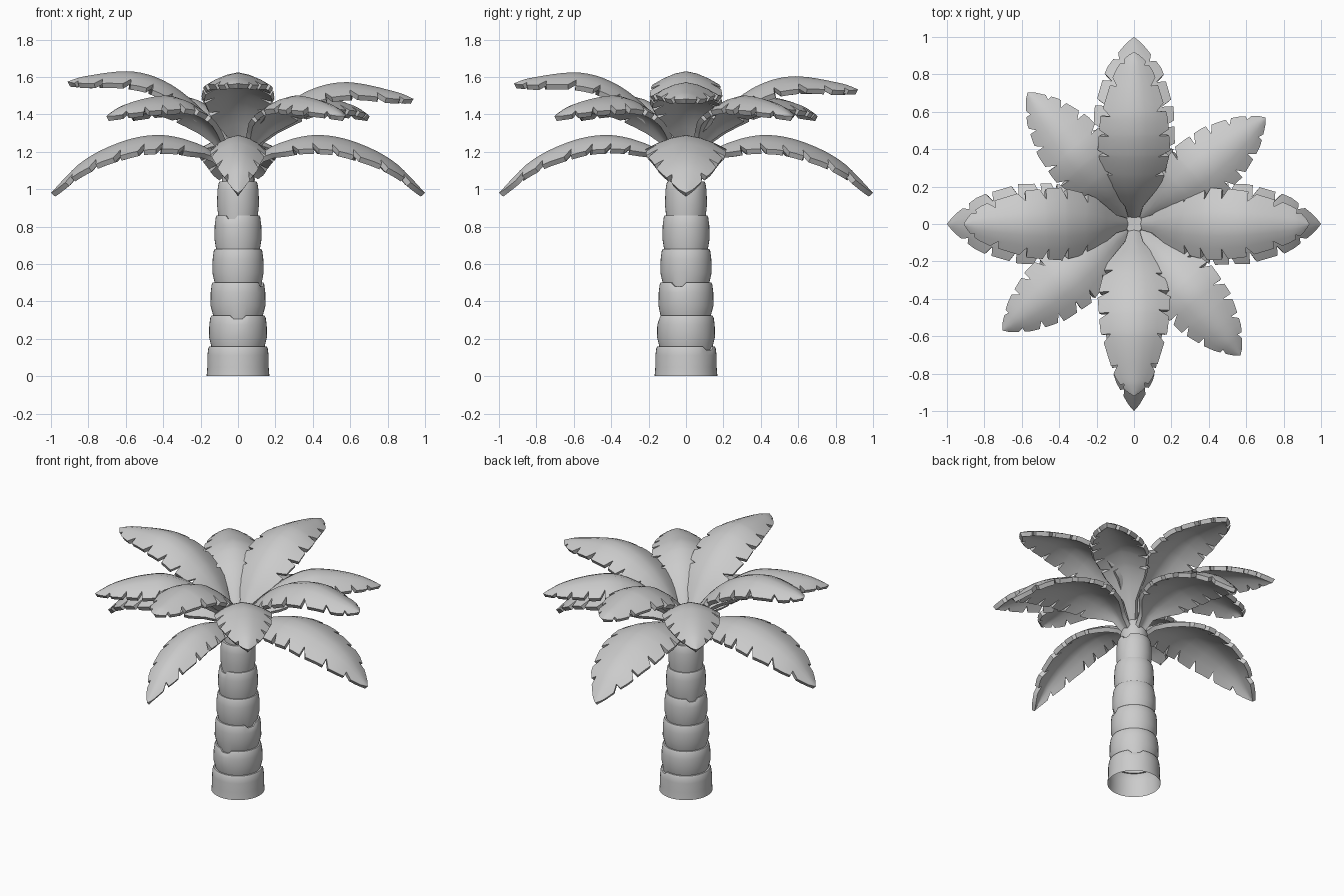
import bpy, bmesh, math, random
from mathutils import Vector

random.seed(4)
if "Cube" in bpy.data.objects:
    bpy.data.objects.remove(bpy.data.objects["Cube"])

grey = bpy.data.materials.new("light_grey")
grey.use_nodes = True
GREY = (0.6, 0.6, 0.6, 1)
grey.diffuse_color = GREY
grey.node_tree.nodes["Principled BSDF"].inputs["Base Color"].default_value = GREY


def finish(bm, name, angle):
    bmesh.ops.recalc_face_normals(bm, faces=bm.faces)
    mesh = bpy.data.meshes.new(name)
    bm.to_mesh(mesh)
    bm.free()
    mesh.materials.append(grey)
    obj = bpy.data.objects.new(name, mesh)
    bpy.context.collection.objects.link(obj)
    bpy.ops.object.select_all(action='DESELECT')
    obj.select_set(True)
    bpy.context.view_layer.objects.active = obj
    bpy.ops.object.shade_smooth_by_angle(angle=math.radians(angle))
    return obj


# Trunk: stacked bulging rings, each top rim chipped at one place
SIDES = 40
# (top height, bottom radius, bulge radius, top radius, chip direction in degrees)
rings = [(0.16, 0.168, 0.164, 0.157, 50), (0.325, 0.143, 0.155, 0.146, 268),
         (0.50, 0.133, 0.147, 0.139, 340), (0.68, 0.125, 0.137, 0.128, 140),
         (0.86, 0.117, 0.126, 0.117, 255), (1.04, 0.106, 0.112, 0.103, 20),
         (1.2, 0.085, 0.085, 0.05, 180)]


def build_trunk():
    bm = bmesh.new()
    loops = []

    def loop(radius, z, chip=None):
        verts = []
        for k in range(SIDES):
            a = 2 * math.pi * k / SIDES
            drop = 0
            if chip is not None:
                off = (math.degrees(a) - chip + 180) % 360 - 180
                drop = 0.02 if abs(off) < 14 else 0
            verts.append(bm.verts.new((radius * math.cos(a), radius * math.sin(a), z - drop)))
        loops.append(verts)

    z0, old_chip = 0, None
    for top, r0, r1, r2, chip in rings:
        h = top - z0
        loop(r0, z0, old_chip)
        loop(r1, z0 + h * 0.3)
        loop((r1 + r2) / 2 + 0.003, z0 + h * 0.7)
        loop(r2 + 0.002, top - 0.012, chip)
        loop(r2 - 0.004, top, chip)
        z0, old_chip = top, chip
    for a, b in zip(loops, loops[1:]):
        for k in range(SIDES):
            n = (k + 1) % SIDES
            bm.faces.new((a[k], a[n], b[n], b[k]))
    bm.faces.new(loops[-1])
    finish(bm, "trunk", 35)


# Fronds: spine points as (distance out, height, half width)
lower = [(0, 1.05, 0.015), (0.12, 1.19, 0.05), (0.26, 1.26, 0.15), (0.43, 1.29, 0.19),
         (0.62, 1.255, 0.185), (0.83, 1.15, 0.13), (1.0, 0.98, 0)]
middle = [(0, 1.12, 0.015), (0.13, 1.29, 0.05), (0.27, 1.42, 0.14), (0.44, 1.495, 0.185),
          (0.61, 1.49, 0.17), (0.78, 1.45, 0.105), (0.905, 1.39, 0)]
upper = [(0, 1.15, 0.015), (0.1, 1.3, 0.05), (0.22, 1.45, 0.15), (0.39, 1.575, 0.195),
         (0.58, 1.63, 0.18), (0.82, 1.605, 0.1), (0.92, 1.575, 0)]
COLUMNS = [-1, -0.68, -0.35, 0, 0.35, 0.68, 1]


def spine_at(points, t):
    """Smooth position and straight-line width at t in 0..1."""
    t = min(max(t, 0), 1) * (len(points) - 1)
    i = min(int(t), len(points) - 2)
    f = t - i
    p0, p1, p2, p3 = (Vector(points[min(max(j, 0), len(points) - 1)]) for j in range(i - 1, i + 3))
    p = 0.5 * (2 * p1 + (p2 - p0) * f + (2 * p0 - 5 * p1 + 4 * p2 - p3) * f ** 2
               + (3 * p1 - p0 - 3 * p2 + p3) * f ** 3)
    return p.x, p.y, p1.z + (p2.z - p1.z) * f


def build_frond(name, points, heading, width=1, length=1, droop=0):
    bm = bmesh.new()
    rows = [(t, False) for t in (0, 0.08, 0.16, 0.24, 0.3, 0.96, 1)]
    for k in range(6):
        n = 0.37 + 0.1 * k
        rows += [(n - 0.017, False), (n, True), (n + 0.012, False), (n + 0.05, False)]
    rows.sort()
    grid = []
    jitter = {}
    for t, notch in rows:
        verts = []
        for v in COLUMNS:
            side = (v > 0, round((t - 0.37) * 10))
            shift = jitter.setdefault(side, random.uniform(-0.012, 0.012))
            edge = abs(v) == 1
            lean = abs(v) * shift + (0.02 if edge and not notch else 0)
            if t < 0.3 or t > 0.95:
                lean = 0
            r, z, half = spine_at(points, t + lean)
            across = v * (0.7 if notch and edge else 1)
            y = across * half * width
            z -= 0.4 * half * abs(across) ** 1.6 + droop * r
            verts.append(bm.verts.new((r * length, y, z)))
        grid.append(verts)
    for a, b in zip(grid, grid[1:]):
        for k in range(len(COLUMNS) - 1):
            bm.faces.new((a[k], b[k], b[k + 1], a[k + 1]))
    bmesh.ops.remove_doubles(bm, verts=bm.verts, dist=0.0005)
    obj = finish(bm, name, 35)
    # Top sheet must face up before it is thickened downwards
    if sum(p.normal.z for p in obj.data.polygons) < 0:
        obj.data.flip_normals()
    solid = obj.modifiers.new("thickness", 'SOLIDIFY')
    solid.thickness = 0.03
    solid.offset = -1
    bpy.ops.object.modifier_apply(modifier=solid.name)
    bpy.ops.object.shade_smooth_by_angle(angle=math.radians(35))
    obj.rotation_euler.z = math.radians(heading)


build_trunk()
sides = ["left", "back", "right", "front"]
lower_width = [1.15, 1.15, 1.15, 0.8]
upper_droop = [0.1, 0.045, 0, 0.01]
upper_length = [1.02, 1, 0.99, 1]
for k, side in enumerate(sides):
    build_frond("lower_frond_" + side, lower, 90 * k, width=lower_width[k])
    build_frond("middle_frond_" + side, middle, 90 * k + 39)
    build_frond("upper_frond_" + side, upper, 90 * k, length=upper_length[k], droop=upper_droop[k])
